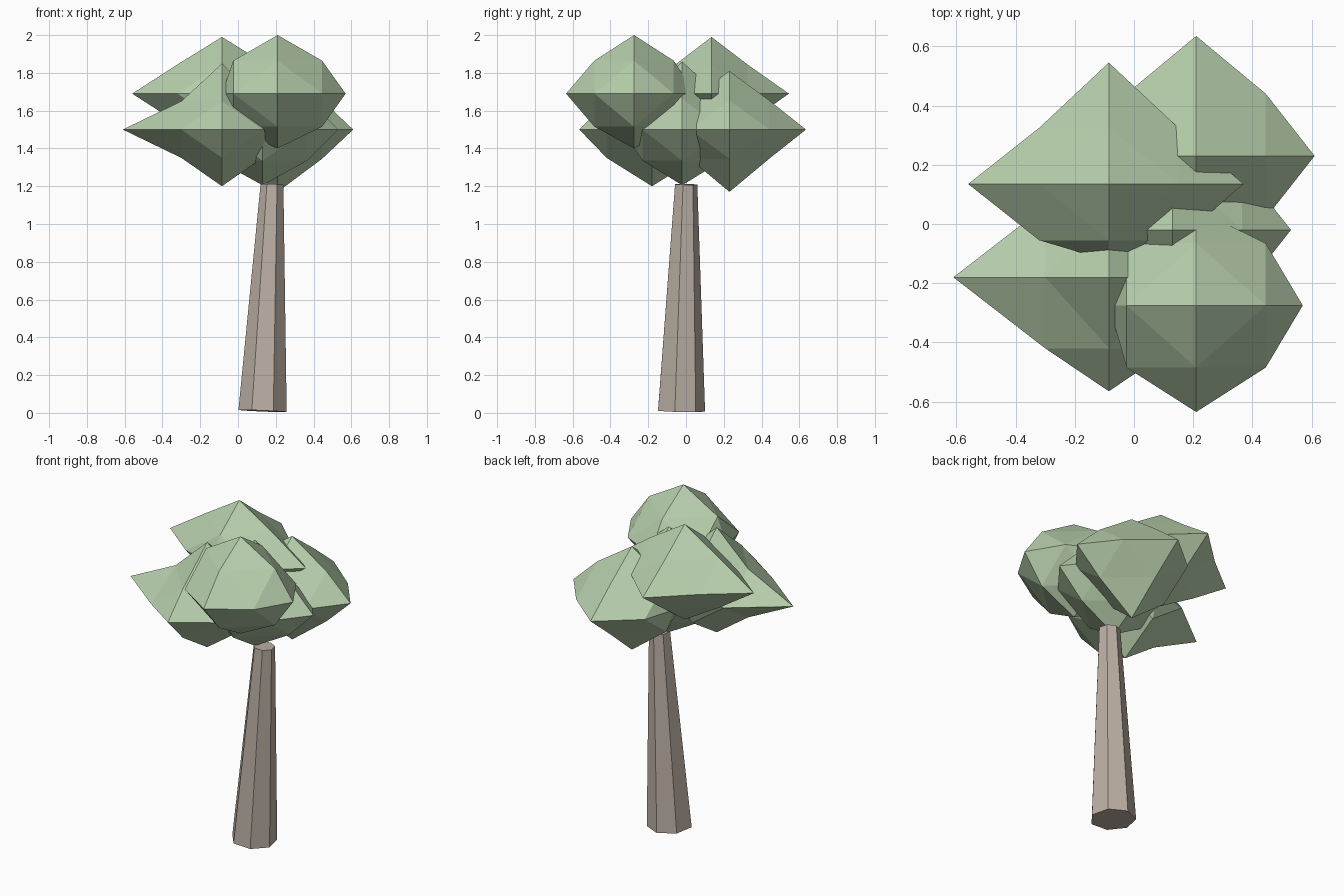
import bpy, bmesh, math
from itertools import product
from mathutils import Vector, Matrix

if "Cube" in bpy.data.objects:
    bpy.data.objects.remove(bpy.data.objects["Cube"])


def material(name, color):
    m = bpy.data.materials.new(name)
    m.diffuse_color = (*color, 1)
    m.use_nodes = True
    m.node_tree.nodes["Principled BSDF"].inputs["Base Color"].default_value = m.diffuse_color
    return m


def finish(name, bm, mat):
    bmesh.ops.remove_doubles(bm, verts=bm.verts, dist=1e-5)
    bmesh.ops.recalc_face_normals(bm, faces=bm.faces)
    me = bpy.data.meshes.new(name)
    bm.to_mesh(me)
    bm.free()
    me.materials.append(mat)
    ob = bpy.data.objects.new(name, me)
    bpy.context.collection.objects.link(ob)
    return ob


def leaf_clump(name, center, x, y, z, mid):
    """Octahedron split once; x, y, z give (minus, plus) tip lengths, mid the edge-midpoint offsets."""
    bm = bmesh.new()
    c = Vector(center)
    for s in product((-1, 1), repeat=3):
        tips, mids = [], []
        for i, reach in enumerate((x, y, z)):
            t = Vector((0, 0, 0))
            t[i] = s[i] * reach[s[i] > 0]
            tips.append(c + t)
            j = (i + 1) % 3
            m = Vector((0, 0, 0))
            m[i], m[j] = s[i] * mid[i], s[j] * mid[j]
            mids.append(c + m)
        faces = [(tips[i], mids[i], mids[i - 1]) for i in range(3)] + [mids]
        for f in faces:
            bm.faces.new([bm.verts.new(p) for p in f])
    return finish(name, bm, leaf)


bark = material("bark", (0.50, 0.43, 0.37))
leaf = material("leaf", (0.47, 0.62, 0.41))

# Trunk: leaning seven-sided taper with a flat side to the front
a, b = Vector((0.13, -0.03, 0.01)), Vector((0.18, -0.002, 1.21))
axis = b - a
bm = bmesh.new()
bmesh.ops.create_cone(bm, cap_ends=True, segments=7, radius1=0.131, radius2=0.062, depth=axis.length)
v = max(bm.verts, key=lambda p: p.co.y).co
bm.transform(Matrix.Rotation(math.pi / 2 - math.atan2(v.y, v.x), 4, 'Z'))
tilt = Vector((0, 0, 1)).rotation_difference(axis).to_matrix().to_4x4()
bm.transform(Matrix.Translation((a + b) / 2) @ tilt)
finish("trunk", bm, bark)

# Canopy: five overlapping clumps
leaf_clump("leaves_front_left", (-0.085, -0.18, 1.50), (0.525, 0.32), (0.385, 0.30), (0.30, 0.35), (0.215, 0.24, 0.15))
leaf_clump("leaves_front_right", (0.21, -0.275, 1.69), (0.295, 0.36), (0.36, 0.325), (0.29, 0.31), (0.235, 0.21, 0.175))
leaf_clump("leaves_back_left", (-0.085, 0.135, 1.69), (0.475, 0.455), (0.26, 0.41), (0.29, 0.30), (0.235, 0.19, 0.155))
leaf_clump("leaves_back_right", (0.21, 0.23, 1.50), (0.30, 0.40), (0.22, 0.405), (0.33, 0.31), (0.235, 0.21, 0.155))
leaf_clump("leaves_middle", (0.13, -0.02, 1.50), (0.32, 0.40), (0.32, 0.32), (0.295, 0.36), (0.235, 0.21, 0.165))
